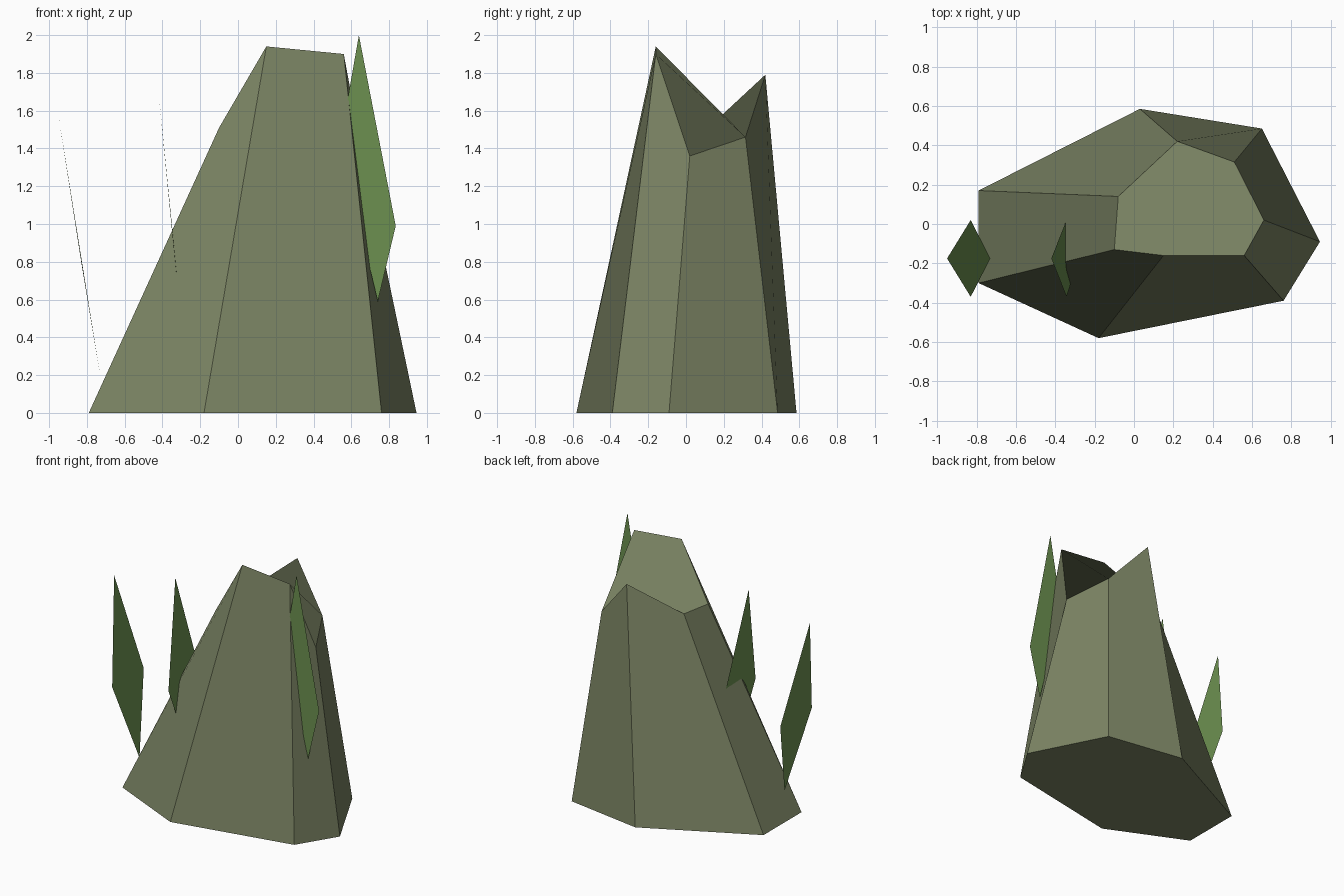
import bpy

if "Cube" in bpy.data.objects:
    bpy.data.objects.remove(bpy.data.objects["Cube"])


def material(name, rgb):
    m = bpy.data.materials.new(name)
    m.diffuse_color = (*rgb, 1)
    m.use_nodes = True
    m.node_tree.nodes["Principled BSDF"].inputs["Base Color"].default_value = m.diffuse_color
    return m


def mesh_object(name, verts, faces, mat):
    me = bpy.data.meshes.new(name)
    me.from_pydata(verts, [], faces)
    me.materials.append(mat)
    me.update()
    ob = bpy.data.objects.new(name, me)
    bpy.context.collection.objects.link(ob)
    return ob


stone = material("mossy stone", (0.195, 0.227, 0.125))
green = material("leaf green", (0.150, 0.280, 0.080))

# Rock: seven-sided stump with a slanted, uneven top (counter-clockwise rings)
base = [(0.945, -0.09, 0), (0.65, 0.485, 0), (0.03, 0.585, 0), (-0.79, 0.17, 0),
        (-0.79, -0.30, 0), (-0.18, -0.58, 0), (0.76, -0.39, 0)]
top = [(0.66, 0.02, 1.36), (0.51, 0.315, 1.46), (0.22, 0.42, 1.79), (-0.08, 0.14, 1.53),
       (-0.10, -0.13, 1.51), (0.15, -0.16, 1.94), (0.56, -0.16, 1.90)]
n = len(base)
sides = [(i, (i + 1) % n, n + (i + 1) % n, n + i) for i in range(n)]
caps = [tuple(range(n, 2 * n)), tuple(reversed(range(n)))]
mesh_object("rock", base + top, sides + caps, stone)


# Leaf blades: flat pointed kites
def blade(name, tip, side_a, bottom, side_b):
    mesh_object(name, [tip, side_a, bottom, side_b], [(0, 1, 2, 3)], green)


blade("left_blade", (-0.95, -0.175, 1.57), (-0.83, -0.37, 0.80),
      (-0.73, -0.175, 0.20), (-0.83, 0.02, 0.80))
blade("middle_blade", (-0.42, -0.175, 1.69), (-0.343, -0.37, 0.90),
      (-0.28, -0.175, 0.30), (-0.343, 0.02, 0.90))
blade("right_blade", (0.64, -0.19, 2.0), (0.54, -0.19, 1.43),
      (0.74, -0.19, 0.59), (0.835, -0.19, 0.99))
